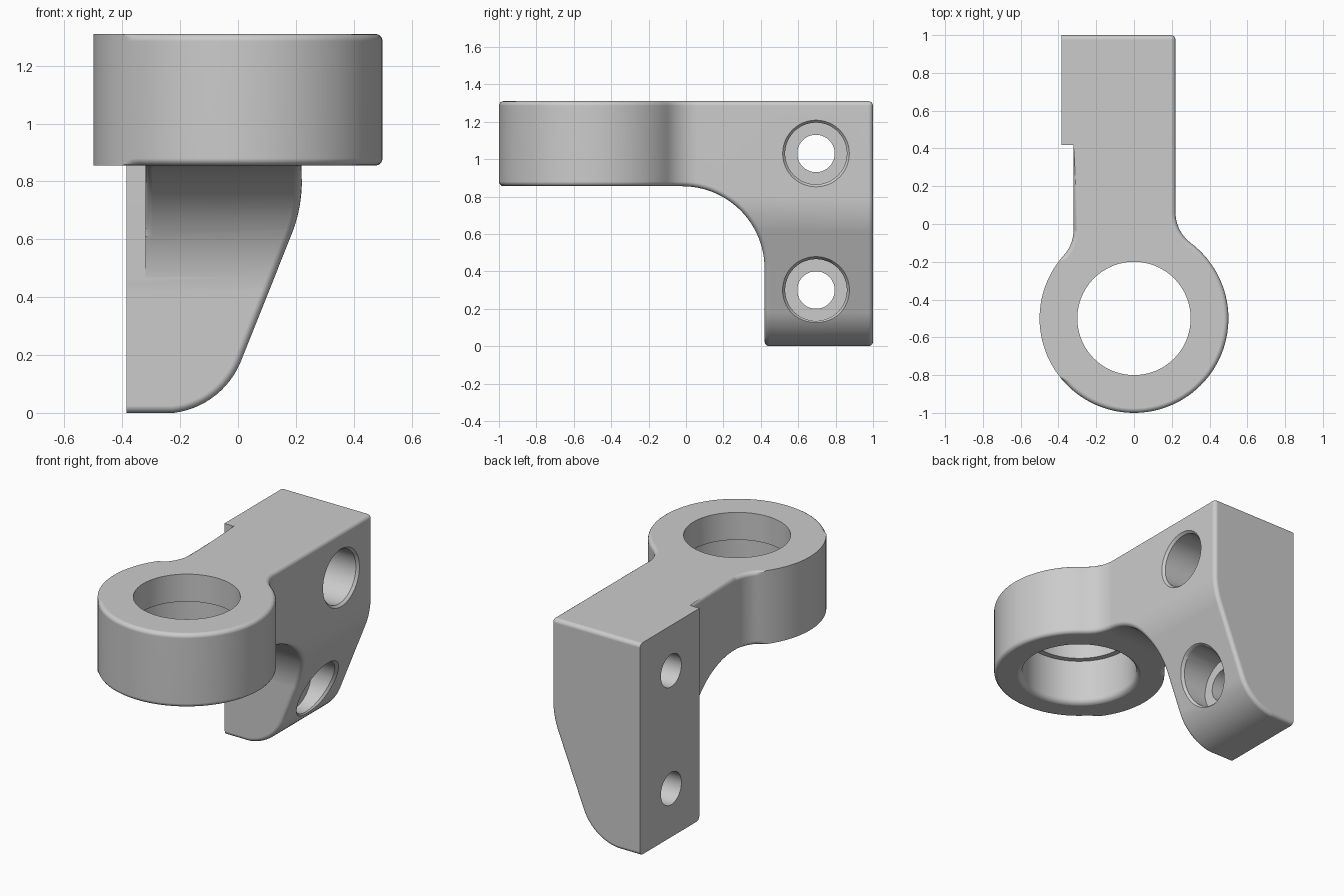
import bpy, bmesh
from math import sin, cos, tan, pi, atan2, sqrt
from mathutils import Vector

cube = bpy.data.objects.get("Cube")
if cube:
    bpy.data.objects.remove(cube, do_unlink=True)

TOP, ARM_UNDER = 1.31, 0.855
BACK, PLATE_FRONT, STEP = 1.0, 0.42, 0.417
RIGHT, ARM_LEFT, PLATE_LEFT = 0.22, -0.32, -0.385
RING_Y, RING_R, BLEND = -0.5, 0.5, 0.2


def arc(cx, cy, r, a0, a1, n):
    return [(cx + r * cos(a0 + (a1 - a0) * i / n),
             cy + r * sin(a0 + (a1 - a0) * i / n)) for i in range(n + 1)]


def fillet(a, p, b, r, n=12):
    """Round the corner p between a and b."""
    a, p, b = Vector(a), Vector(p), Vector(b)
    u, v = (a - p).normalized(), (b - p).normalized()
    half = u.angle(v) / 2
    c = p + (u + v).normalized() * r / sin(half)
    s, e = p + u * r / tan(half) - c, p + v * r / tan(half) - c
    return [tuple(c + s.lerp(e, i / n).normalized() * r) for i in range(n + 1)]


def to_object(name, bm):
    bmesh.ops.recalc_face_normals(bm, faces=bm.faces[:])
    mesh = bpy.data.meshes.new(name)
    bm.to_mesh(mesh)
    bm.free()
    ob = bpy.data.objects.new(name, mesh)
    bpy.context.scene.collection.objects.link(ob)
    return ob


def loft(name, rings):
    """Closed solid through equal-length rings of points."""
    bm = bmesh.new()
    loops = [[bm.verts.new(p) for p in ring] for ring in rings]
    n = len(loops[0])
    for low, high in zip(loops, loops[1:]):
        for i in range(n):
            j = (i + 1) % n
            bm.faces.new((low[i], low[j], high[j], high[i]))
    bm.faces.new(loops[0])
    bm.faces.new(loops[-1])
    return to_object(name, bm)


def make_active(ob):
    bpy.ops.object.select_all(action='DESELECT')
    ob.select_set(True)
    bpy.context.view_layer.objects.active = ob


def cut(ob, cutter):
    make_active(ob)
    mod = ob.modifiers.new("cut", 'BOOLEAN')
    mod.operation, mod.solver, mod.object = 'DIFFERENCE', 'EXACT', cutter
    bpy.ops.object.modifier_apply(modifier=mod.name)
    bpy.data.objects.remove(cutter, do_unlink=True)


# Plan outline: ring blended into the arm and the stepped mounting plate
def blend(wall):
    w = abs(wall) + BLEND
    dy = sqrt((RING_R + BLEND) ** 2 - w * w)
    return w, RING_Y + dy, atan2(dy, w)


rx, ry, ra = blend(RIGHT)
lx, ly, la = blend(ARM_LEFT)
plan = arc(0, RING_Y, RING_R, pi - la, 2 * pi + ra, 84)
plan += arc(rx, ry, BLEND, pi + ra, pi, 10)[1:]
plan += [(RIGHT, BACK), (PLATE_LEFT, BACK), (PLATE_LEFT, STEP), (ARM_LEFT, STEP)]
plan += arc(-lx, ly, BLEND, 0, -la, 10)[:-1]
body = loft("bracket", [[(x, y, z) for x, y in plan] for z in (0, TOP)])

# Curved underside of the arm
r = 0.44
under = [(-1.3, -0.2), (PLATE_FRONT, -0.2)]
under += arc(PLATE_FRONT - r, ARM_UNDER - r, r, 0, pi / 2, 24)
under += [(-1.3, ARM_UNDER)]
cut(body, loft("under_cutter", [[(x, y, z) for y, z in under] for x in (-1, 1)]))

# Sloping right side of the plate
edge_x, floor = RIGHT + 0.0003, -0.002
upper, lower = (edge_x, 0.705), (-0.062, floor)
slope = [(0.8, 0.84), (edge_x, 0.84)]
slope += fillet((edge_x, 0.84), upper, lower, 0.5)
slope += fillet(upper, lower, (-0.5, floor), 0.288, 16)
slope += [(-0.256, -0.2), (0.8, -0.2)]
cut(body, loft("slope_cutter", [[(x, y, z) for x, z in slope] for y in (-1.3, 1.3)]))

# Soften the outer edges, leaving the mating face and step crisp
bm = bmesh.new()
bm.from_mesh(body.data)
bmesh.ops.remove_doubles(bm, verts=bm.verts[:], dist=0.002)
bmesh.ops.recalc_face_normals(bm, faces=bm.faces[:])


def is_rounded(e):
    if len(e.link_faces) != 2 or not e.is_convex or e.calc_face_angle(0) < 0.6:
        return False
    a, b = (v.co for v in e.verts)
    if max(a.x, b.x) < PLATE_LEFT + 0.005:
        return False
    on_left = max(a.x, b.x) < ARM_LEFT + 0.005
    if on_left and min(a.y, b.y) > STEP - 0.005:
        return False
    return not (on_left and min(a.z, b.z) < 0.6)


bmesh.ops.bevel(bm, geom=[e for e in bm.edges if is_rounded(e)], offset=0.025,
                offset_type='OFFSET', segments=4, profile=0.5,
                affect='EDGES', clamp_overlap=False)
bmesh.ops.recalc_face_normals(bm, faces=bm.faces[:])
bm.to_mesh(body.data)
bm.free()

# Ring bore: wide from below with a rounded mouth, narrow lip at the top
R, M = 0.335, 0.035
bore = [(0.7, R + M)]
bore += [(ARM_UNDER - 0.001 + M * (1 - sin(t)), R + M * (1 - cos(t)))
         for t in [pi / 2 * (1 - i / 6) for i in range(7)]]
bore += [(1.14, R), (1.14, 0.3), (1.5, 0.3)]
cut(body, loft("ring_bore_cutter", [arc(0, 0, 1, 0, 1, 1) and
    [(x, y, z) for x, y in arc(0, RING_Y, rad, 0, 2 * pi, 96)[:-1]]
    for z, rad in bore]))

# Counterbored screw holes, the lower mouth following the slope
for zc, face, lean in ((1.03, RIGHT, 0), (0.3, 0.058, 0.4)):
    steps = [(-0.6, 0.1, 0), (-0.1, 0.1, 0), (-0.1, 0.165, 0),
             (face - 0.015, 0.165, lean), (face + 0.002, 0.18, lean), (0.8, 0.18, 0)]
    cut(body, loft("screw_cutter", [
        [(x + k * (z - zc), y, z) for y, z in arc(0.695, zc, rad, 0, 2 * pi, 64)[:-1]]
        for x, rad, k in steps]))

# Plain grey finish
mat = bpy.data.materials.new("plain grey")
mat.use_nodes = True
grey = (0.6, 0.6, 0.6, 1)
mat.diffuse_color = grey
mat.node_tree.nodes["Principled BSDF"].inputs["Base Color"].default_value = grey
body.data.materials.clear()
body.data.materials.append(mat)
for poly in body.data.polygons:
    poly.material_index = 0

make_active(body)
bpy.ops.object.shade_smooth_by_angle(angle=0.6)
normals = body.modifiers.new("even_normals", 'WEIGHTED_NORMAL')
normals.keep_sharp = True
